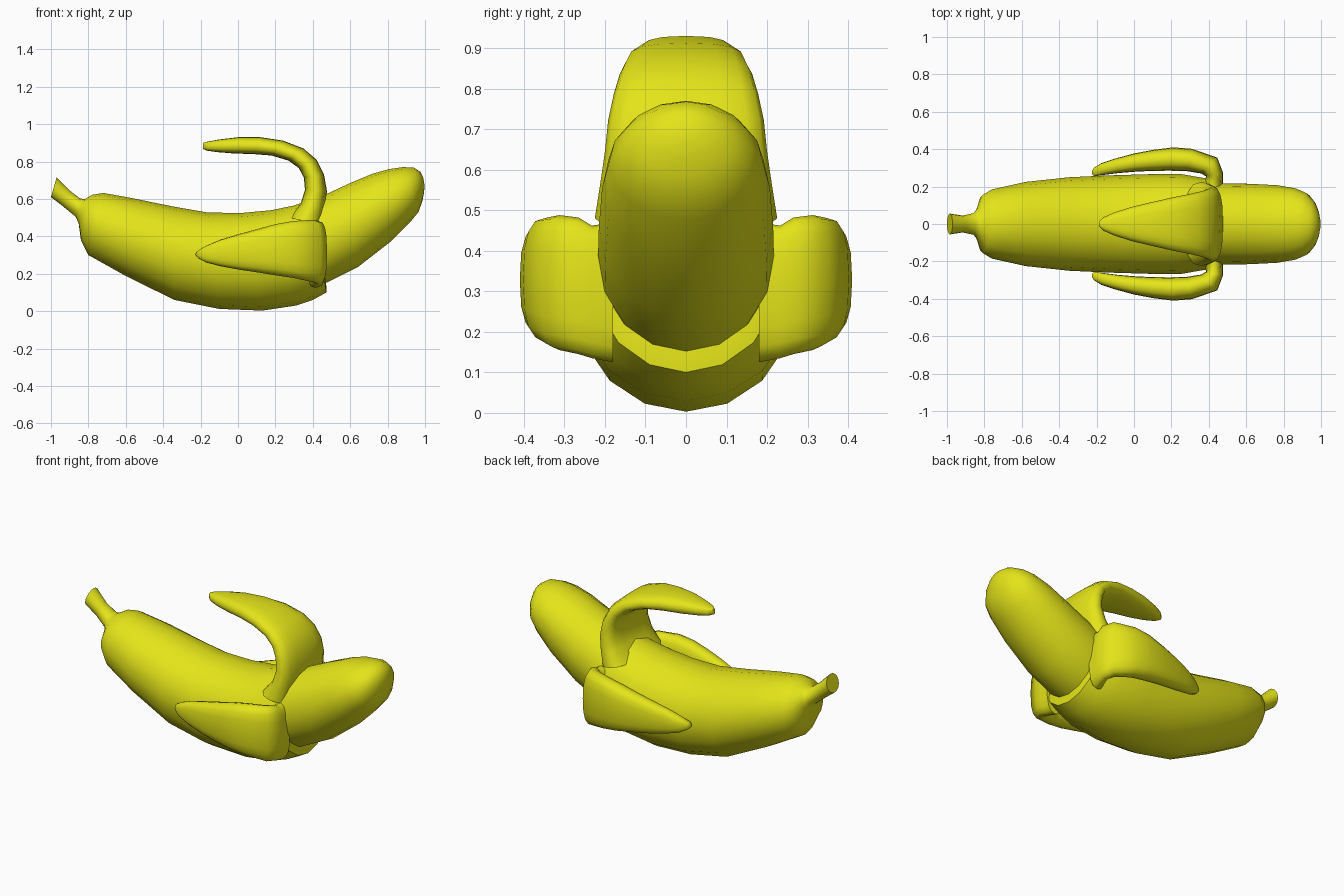
import bpy, bmesh, math

skin = bpy.data.materials.new("banana_yellow")
skin.diffuse_color = (0.78, 0.78, 0.01, 1)


def loft(name, stations, place, sides=16, power=2.0):
    """Each station is (outer point, inner point, low, high): a ring spanning all four."""
    bm = bmesh.new()
    rings = []
    for (ou, ov), (iu, iv), low, high in stations:
        ring = []
        for k in range(sides):
            a = 2 * math.pi * k / sides
            c = math.copysign(abs(math.cos(a)) ** (2 / power), math.cos(a))
            s = math.copysign(abs(math.sin(a)) ** (2 / power), math.sin(a))
            t = (1 + c) / 2
            w = (low + high) / 2 + s * (high - low) / 2
            ring.append(bm.verts.new(place(iu + (ou - iu) * t, iv + (ov - iv) * t, w)))
        rings.append(ring)
    for r0, r1 in zip(rings, rings[1:]):
        for k in range(sides):
            j = (k + 1) % sides
            bm.faces.new((r0[k], r0[j], r1[j], r1[k]))
    bm.faces.new(rings[0])
    bm.faces.new(rings[-1])
    bmesh.ops.recalc_face_normals(bm, faces=bm.faces)
    mesh = bpy.data.meshes.new(name)
    bm.to_mesh(mesh)
    bm.free()
    obj = bpy.data.objects.new(name, mesh)
    bpy.context.collection.objects.link(obj)
    mesh.materials.append(skin)
    bpy.context.view_layer.objects.active = obj
    obj.select_set(True)
    bpy.ops.object.shade_smooth_by_angle(angle=math.radians(50))
    obj.select_set(False)
    return obj


def sym(rows):
    return [(a, b, -w, w) for a, b, w in rows]


def upright(u, v, w):
    return (u, w, v)


# Peel body with the stem, ending in a lip around the fruit
loft("peel_body", sym([
    ((-0.97, 0.715), (-1.0, 0.61), 0.056),
    ((-0.90, 0.645), (-0.935, 0.56), 0.045),
    ((-0.845, 0.603), (-0.868, 0.505), 0.058),
    ((-0.82, 0.598), (-0.852, 0.47), 0.085),
    ((-0.78, 0.622), (-0.84, 0.38), 0.155),
    ((-0.72, 0.632), (-0.80, 0.30), 0.185),
    ((-0.56, 0.603), (-0.60, 0.188), 0.225),
    ((-0.35, 0.56), (-0.34, 0.06), 0.25),
    ((-0.16, 0.527), (-0.10, 0.012), 0.26),
    ((0.02, 0.525), (0.13, 0.003), 0.266),
    ((0.18, 0.54), (0.31, 0.03), 0.268),
    ((0.30, 0.565), (0.40, 0.06), 0.25),
    ((0.40, 0.60), (0.472, 0.10), 0.235),
    ((0.41, 0.59), (0.472, 0.135), 0.215),
]), upright)

# Bare fruit
loft("fruit", sym([
    ((0.25, 0.54), (0.35, 0.12), 0.20),
    ((0.46, 0.62), (0.48, 0.155), 0.217),
    ((0.60, 0.685), (0.64, 0.235), 0.215),
    ((0.72, 0.735), (0.82, 0.375), 0.207),
    ((0.81, 0.76), (0.92, 0.475), 0.19),
    ((0.88, 0.77), (0.965, 0.53), 0.165),
    ((0.94, 0.768), (0.985, 0.585), 0.12),
    ((0.975, 0.745), (0.994, 0.63), 0.07),
    ((0.99, 0.715), (0.998, 0.67), 0.025),
]), upright)

# Upper peel strip, curling back over the body
loft("upper_peel_strip", sym([
    ((0.455, 0.46), (0.27, 0.50), 0.225),
    ((0.465, 0.55), (0.335, 0.575), 0.212),
    ((0.476, 0.64), (0.358, 0.65), 0.20),
    ((0.46, 0.73), (0.352, 0.715), 0.192),
    ((0.42, 0.81), (0.325, 0.765), 0.178),
    ((0.35, 0.87), (0.27, 0.805), 0.163),
    ((0.24, 0.912), (0.18, 0.832), 0.143),
    ((0.12, 0.93), (0.08, 0.84), 0.118),
    ((0.0, 0.93), (-0.02, 0.843), 0.092),
    ((-0.10, 0.918), (-0.11, 0.85), 0.062),
    ((-0.16, 0.907), (-0.165, 0.858), 0.036),
    ((-0.186, 0.90), (-0.188, 0.867), 0.012),
]), upright, power=2.7)

# Side peel strips, mirrored left and right
side_rows = [
    ((0.475, 0.18), (0.36, 0.18), 0.125, 0.47),
    ((0.475, 0.23), (0.38, 0.235), 0.135, 0.462),
    ((0.476, 0.275), (0.385, 0.255), 0.145, 0.482),
    ((0.445, 0.355), (0.36, 0.27), 0.155, 0.488),
    ((0.31, 0.402), (0.28, 0.283), 0.178, 0.482),
    ((0.21, 0.41), (0.19, 0.285), 0.192, 0.465),
    ((0.10, 0.396), (0.10, 0.284), 0.208, 0.438),
    ((0.0, 0.377), (0.01, 0.28), 0.222, 0.412),
    ((-0.10, 0.35), (-0.085, 0.272), 0.24, 0.383),
    ((-0.175, 0.325), (-0.165, 0.262), 0.26, 0.35),
    ((-0.215, 0.30), (-0.21, 0.255), 0.283, 0.325),
    ((-0.226, 0.28), (-0.222, 0.262), 0.296, 0.31),
]
for label, sign in (("front", -1), ("back", 1)):
    loft(label + "_peel_strip", side_rows,
         lambda u, v, w, s=sign: (u, s * v, w), power=2.7)
